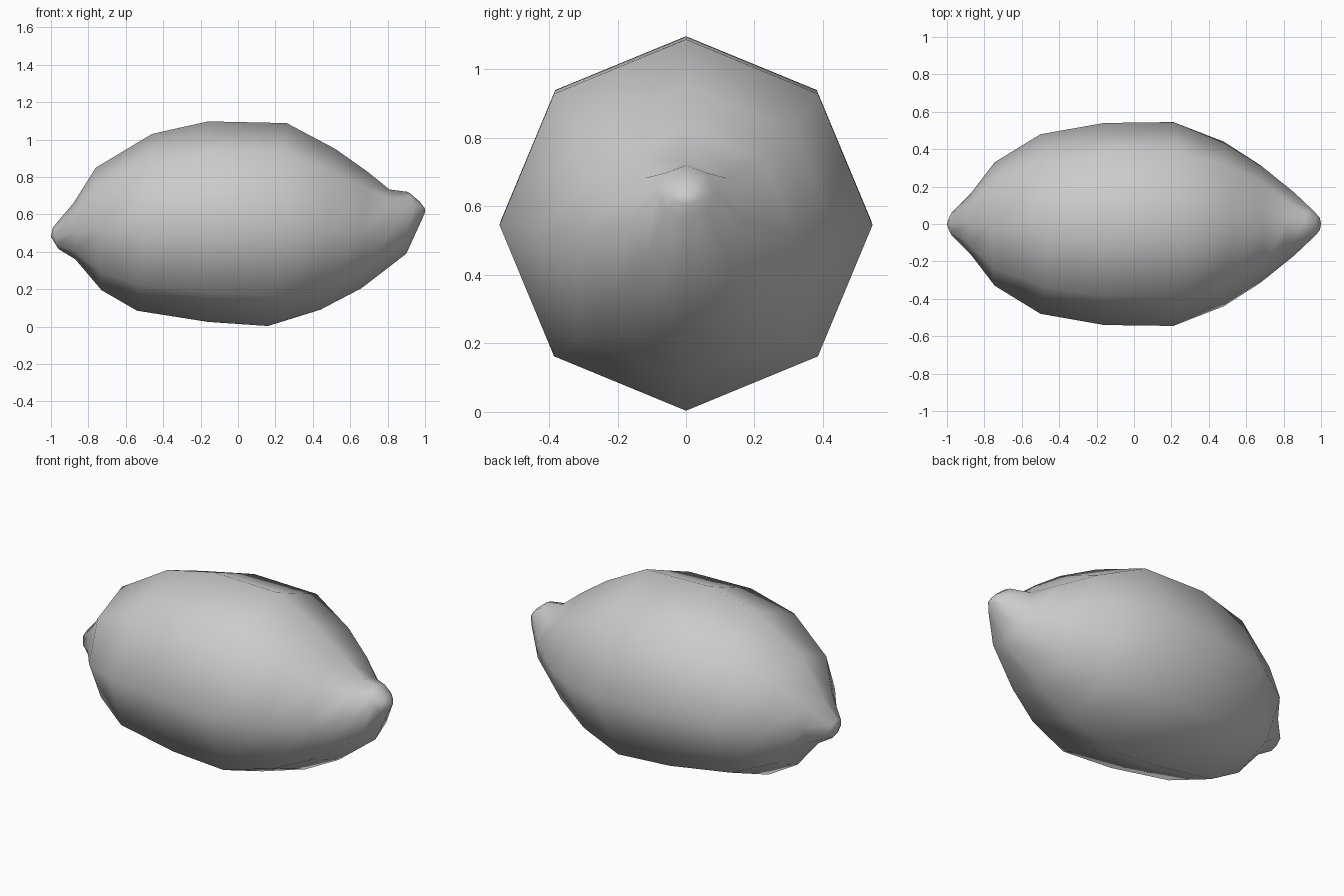
import bpy, bmesh, math

if "Cube" in bpy.data.objects:
    bpy.data.objects.remove(bpy.data.objects["Cube"])

# Tilted rings along the fruit: top x, top z, bottom x, bottom z, half width
RINGS = [
    (-0.99, 0.53, -0.96, 0.415, 0.06),
    (-0.88, 0.66, -0.87, 0.36, 0.16),
    (-0.76, 0.85, -0.73, 0.195, 0.33),
    (-0.46, 1.03, -0.54, 0.085, 0.48),
    (-0.16, 1.097, -0.16, 0.025, 0.54),
    (0.26, 1.088, 0.16, 0.003, 0.545),
    (0.52, 0.95, 0.44, 0.09, 0.44),
    (0.69, 0.83, 0.66, 0.205, 0.315),
    (0.81, 0.733, 0.90, 0.39, 0.17),
    (0.91, 0.72, 0.98, 0.565, 0.085),
    (0.97, 0.67, 0.998, 0.605, 0.045),
]
SIDES = 8

bm = bmesh.new()
loops = []
for tx, tz, bx, bz, w in RINGS:
    loop = []
    for i in range(SIDES):
        a = 2 * math.pi * i / SIDES
        c, s = math.cos(a), math.sin(a)
        loop.append(bm.verts.new(((tx + bx) / 2 + c * (tx - bx) / 2, s * w,
                                  (tz + bz) / 2 + c * (tz - bz) / 2)))
    loops.append(loop)

# Skin between rings
for a, b in zip(loops, loops[1:]):
    for i in range(SIDES):
        j = (i + 1) % SIDES
        bm.faces.new((a[i], a[j], b[j], b[i]))

# Pointed ends
for loop, tip in ((loops[0], (-1.0, 0, 0.48)), (loops[-1], (1.0, 0, 0.63))):
    t = bm.verts.new(tip)
    for i in range(SIDES):
        bm.faces.new((loop[i], loop[(i + 1) % SIDES], t))

bmesh.ops.recalc_face_normals(bm, faces=bm.faces)
for f in bm.faces:
    f.smooth = True
mesh = bpy.data.meshes.new("lemon")
bm.to_mesh(mesh)
bm.free()
lemon = bpy.data.objects.new("lemon", mesh)
bpy.context.collection.objects.link(lemon)
